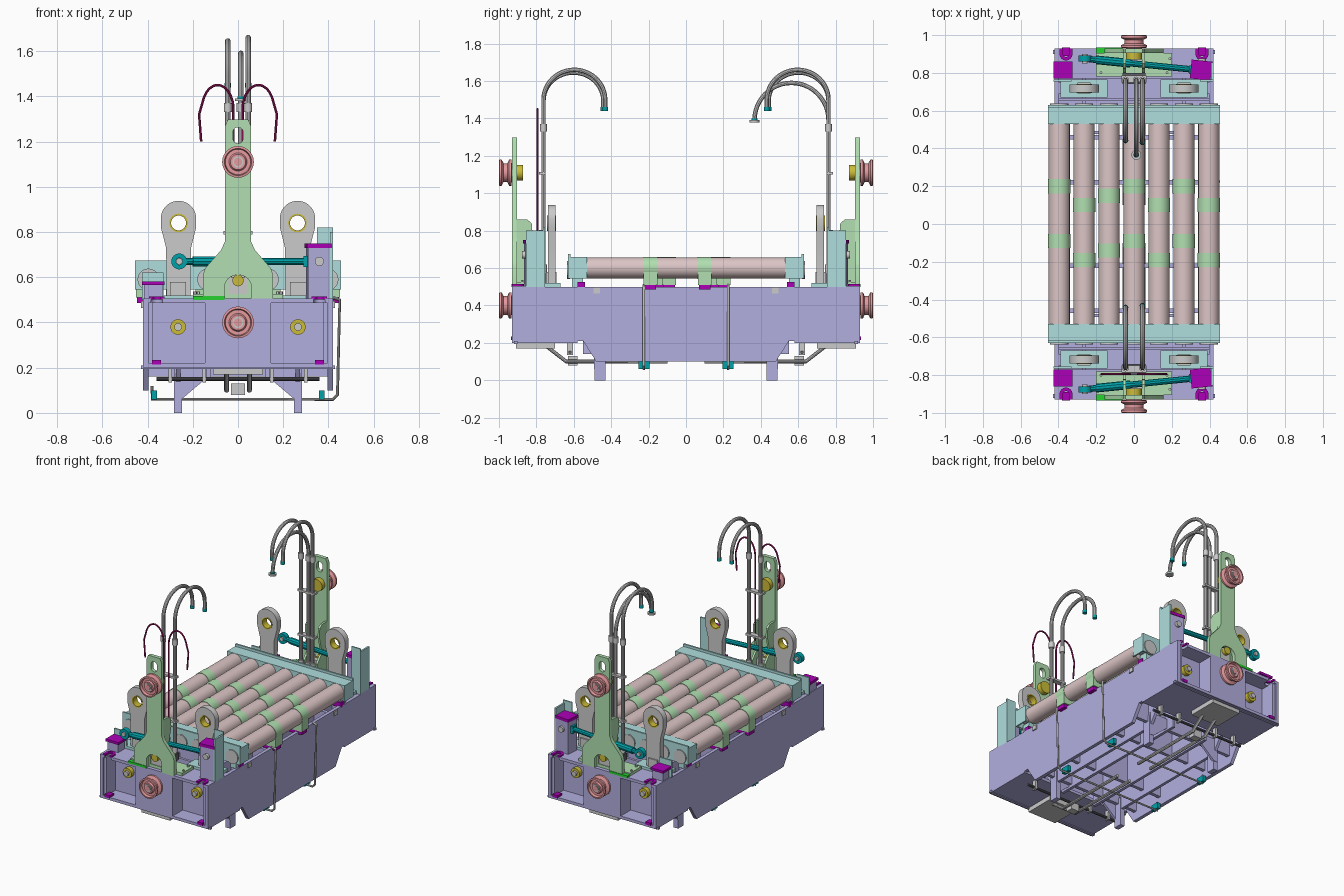
import bpy, bmesh
from math import sin, cos, pi, radians
from mathutils import Matrix

if "Cube" in bpy.data.objects:
    bpy.data.objects.remove(bpy.data.objects["Cube"])

COLS = dict(lavender=(.45, .43, .74), roller=(.72, .56, .56), green=(.44, .74, .44), cyan=(.43, .73, .73),
            teal=(0, .36, .4), magenta=(.42, 0, .48), yellow=(.6, .5, .04), pink=(.78, .32, .34),
            crimson=(.4, .01, .15), dark=(.12, .12, .14), lime=(.02, .65, .03))
MATS = {}
for k, c in COLS.items():
    MATS[k] = bpy.data.materials.new(k)
    MATS[k].diffuse_color = (*c, 1)


def add(name, data, col):
    ob = bpy.data.objects.new(name, data)
    bpy.context.collection.objects.link(ob)
    if col:
        data.materials.append(MATS[col])
    return ob


def from_bm(name, bm, col):
    bmesh.ops.recalc_face_normals(bm, faces=bm.faces)
    me = bpy.data.meshes.new(name)
    bm.to_mesh(me)
    bm.free()
    return add(name, me, col)


def box(name, xs, ys, zs, col=None, turn=0):
    bm = bmesh.new()
    size = [abs(a[1] - a[0]) for a in (xs, ys, zs)]
    bmesh.ops.create_cube(bm, size=1, matrix=Matrix.Diagonal((*size, 1)))
    ob = from_bm(name, bm, col)
    ob.location = [(a[0] + a[1]) / 2 for a in (xs, ys, zs)]
    ob.rotation_euler.z = radians(turn)
    return ob


def lathe(name, prof, loc, axis='y', col=None, n=40, sign=1):
    bm = bmesh.new()
    rings = []
    for i in range(n):
        a = 2 * pi * i / n
        ring = []
        for r, t in prof:
            u, v, t = r * cos(a), r * sin(a), t * sign
            ring.append(bm.verts.new({'x': (t, u, v), 'y': (u, t, v), 'z': (u, v, t)}[axis]))
        rings.append(ring)
    for i in range(n):
        p, q = rings[i], rings[(i + 1) % n]
        for j in range(len(prof) - 1):
            bm.faces.new((p[j], p[j + 1], q[j + 1], q[j]))
    bmesh.ops.remove_doubles(bm, verts=bm.verts, dist=1e-5)
    ob = from_bm(name, bm, col)
    ob.location = loc
    return ob


def cyl(name, loc, r, l, axis='y', col=None, n=40):
    return lathe(name, [(0, -l / 2), (r, -l / 2), (r, l / 2), (0, l / 2)], loc, axis, col, n)


def plate(name, loops, plane, at, thick, col=None):
    cu = bpy.data.curves.new(name, 'CURVE')
    cu.dimensions, cu.fill_mode, cu.extrude = '2D', 'BOTH', thick / 2
    for pts in loops:
        sp = cu.splines.new('POLY')
        sp.points.add(len(pts) - 1)
        for p, (u, v) in zip(sp.points, pts):
            p.co = (u, v, 0, 1)
        sp.use_cyclic_u = True
    ob = add(name, cu, col)
    ob.rotation_euler = {'xz': (pi / 2, 0, 0), 'yz': (pi / 2, 0, pi / 2), 'xy': (0, 0, 0)}[plane]
    ob.location[{'xz': 1, 'yz': 0, 'xy': 2}[plane]] = at
    return ob


def tube(name, pts, r, col=None):
    cu = bpy.data.curves.new(name, 'CURVE')
    cu.dimensions, cu.bevel_depth, cu.bevel_resolution, cu.use_fill_caps = '3D', r, 3, True
    sp = cu.splines.new('POLY')
    sp.points.add(len(pts) - 1)
    for p, c in zip(sp.points, pts):
        p.co = (*c, 1)
    return add(name, cu, col)


def arc(cx, cy, rx, ry, a0, a1, n=24):
    return [(cx + rx * cos(radians(a0 + (a1 - a0) * i / n)), cy + ry * sin(radians(a0 + (a1 - a0) * i / n)))
            for i in range(n + 1)]


# Main frame: outer side plates, inner webs, long slats, cross beams
side = [(-.93, .5), (.93, .5), (.93, .21), (.55, .21), (.48, .1), (-.48, .1), (-.55, .21), (-.93, .21)]
web = [(-.8, .48), (.8, .48), (.8, .22), (.55, .22), (.48, .12), (-.48, .12), (-.55, .22), (-.8, .22)]
for m in (-1, 1):
    plate('side_plate', [side], 'yz', m * .408, .024, 'lavender')
    plate('inner_web', [web], 'yz', m * .265, .02, 'lavender')
    box('long_slat', (m * .12, m * .14), (-.55, .55), (.14, .42), 'lavender')
for y in (-.46, -.22, .22, .46):
    box('cross_beam', (-.4, .4), (y - .012, y + .012), (.16, .48), 'lavender')

# Rollers with saddle supports
bands = [(.2, -.09), (.1, -.19), (.15, -.14), (.2, -.09), (.1, -.19), (.2, -.09), (.1, -.19)]
for i, bs in enumerate(bands):
    x = -.396 + .132 * i
    cyl('roller', (x, 0, .601), .056, 1.06, 'y', 'roller')
    cyl('roller_axle', (x, 0, .601), .02, 1.262, 'y')
    for b in bs:
        cyl('roller_band', (x, b, .601), .059, .075, 'y', 'green')
        box('band_saddle', (x - .055, x + .055), (b - .037, b + .037), (.51, .6), 'green')
        box('saddle_pad', (x - .05, x + .05), (b - .03, b + .03), (.485, .512), 'magenta')
    for s in (-1, 1):
        cyl('roller_bearing', (x, s * .628, .59), .048, .018)

wheel = [(0, .07), (.018, .07), (.018, .062), (.034, .062), (.04, .052), (.056, .052), (.06, .07), (.07, .068),
         (.07, .056), (.05, .045), (.05, .025), (.07, .016), (.07, .004), (.04, 0), (0, 0)]

# Both ends, mirrored in y (s = -1 front, s = 1 back)
for s in (-1, 1):
    Y = lambda a, b: (s * a, s * b)

    # Roller end beam
    box('end_beam_top', (-.455, .455), Y(.53, .63), (.645, .658), 'cyan')
    box('end_beam_outer', (-.455, .455), Y(.618, .63), (.545, .675), 'cyan')
    box('end_beam_inner', (-.455, .455), Y(.53, .54), (.6, .65), 'cyan')
    for m in (-1, 1):
        box('end_beam_cap', (m * .445, m * .455), Y(.53, .63), (.545, .65), 'cyan')
        box('beam_foot', (m * .36, m * .42), Y(.54, .58), (.49, .525), 'magenta')
        box('beam_leg', (m * .37, m * .41), Y(.55, .61), (.5, .56), 'cyan')
        box('side_lug', (m * .42, m * .428), Y(.46, .495), (.465, .495))

    # End box: slotted top plate, floor, pockets, centre block
    half = [(.42, .77), (.42, .93), (.385, .93)] + arc(.36, .9, .025, .025, 0, -180, 12) + [(.335, .93)]
    outline = half + [(-x, y) for x, y in reversed(half)]
    plate('end_top_plate', [[(x, s * y) for x, y in outline]], 'xy', .495, .02, 'lavender')
    box('end_floor', (-.42, .42), Y(.58, .93), (.2, .22), 'lavender')
    box('pocket_wall', (-.4, .4), Y(.8, .82), (.21, .49), 'lavender')
    box('centre_block', (-.145, .145), Y(.82, .93), (.22, .49), 'lavender')
    box('cross_tie', (-.4, .4), Y(.65, .668), (.36, .49), 'lavender')
    box('floor_box', (-.11, .11), Y(.7, .91), (.17, .2))
    box('lip_bottom', (-.43, .43), Y(.9, .92), (.195, .21), 'lavender')
    for m in (-1, 1):
        u = arc(.36, .9, .034, .034, 0, -180, 14) + [(.326, .93), (.345, .93)] \
            + arc(.36, .9, .016, .016, -180, 0, 14) + [(.376, .93), (.394, .93)]
        plate('slot_guide', [[(m * x, s * y) for x, y in u]], 'xy', .508, .012, 'magenta')
        box('floor_clip', (m * .34, m * .38), Y(.89, .935), (.215, .235), 'magenta')
        box('pocket_post', (m * .375, m * .397), Y(.82, .92), (.22, .49), 'lavender')
        cyl('pocket_nut', (m * .265, s * .835, .38), .035, .03, 'y', 'yellow', 12)
        cyl('pocket_bolt', (m * .265, s * .845, .38), .017, .04)
        # Feet with gussets
        box('foot', (m * .248, m * .282), Y(.43, .49), (0, .2), 'lavender')
        g = [(.28, .06), (.25, .06), (.12, .17), (.12, .22), (.28, .22)]
        plate('foot_gusset', [[(m * x, z) for x, z in g]], 'xz', s * .485, .016, 'lavender')
        # Lifting eye and base
        ex = .263 * m
        eye = arc(ex, .86, .078, .078, 0, 180, 24) + [(ex - .078, .82), (ex - .055, .73), (ex - .052, .5),
                                                     (ex + .052, .5), (ex + .055, .73), (ex + .078, .82)]
        plate('lifting_eye', [eye, arc(ex, .84, .04, .04, 0, 345, 23)], 'xz', s * .718, .042)
        lathe('eye_bush', [(.033, -.024), (.041, -.024), (.041, .024), (.033, .024), (.033, -.024)],
              (ex, s * .718, .84), 'y', 'yellow')
        box('eye_base', (m * .14, m * .39), Y(.67, .765), (.5, .52), 'cyan')
        box('eye_stiffener', (m * .23, m * .3), Y(.692, .748), (.52, .58))
        box('eye_beam', (m * .14, m * .4), Y(.69, .75), (.4, .5), 'lavender')

    # Upright post with flared foot, slot and arch
    R = [(.045, 1.297), (.057, 1.27), (.057, .76), (.075, .72), (.145, .64), (.155, .61), (.155, .5), (.058, .5)]
    tower = R + arc(0, .56, .058, .05, 0, 180, 14) + [(-x, z) for x, z in reversed(R)]
    slot = arc(0, 1.24, .023, .023, 0, 180, 12) + arc(0, 1.215, .023, .023, 180, 360, 12)
    plate('upright_post', [tower, slot], 'xz', s * .917, .026, 'green')
    box('post_base', (-.2, .2), Y(.78, .905), (.505, .525), 'green')
    box('base_strip', (-.2, -.06), Y(.905, .934), (.5, .516), 'lime')
    for m in (-1, 1):
        rib = [(.905, .525), (.8, .525), (.8, .6), (.85, .66), (.82, .78), (.825, .84), (.85, .86), (.905, .86)]
        plate('post_rib', [[(s * y, z) for y, z in rib]], 'yz', m * .05, .014, 'green')
        for x in (.175, .19):
            cyl('base_bolt', (m * x, s * (.8 + (x - .175) * 5), .53), .008, .012, 'z', None, 6)
    cyl('arch_pin', (0, s * .9, .585), .025, .05, 'y', 'yellow')
    box('arch_block', (-.045, .045), Y(.84, .9), (.52, .6))
    for z in (.4, 1.11):
        lathe('flanged_wheel', wheel, (0, s * .93, z), 'y', 'pink', 48, s)
        cyl('wheel_hub', (0, s * .96, z), .025, .074)
    cyl('wheel_nut', (0, s * .888, 1.11), .042, .034, 'y', 'yellow', 24)

    # Tall locking post (+x) and low post (-x)
    box('tall_post', (.305, .405), Y(.77, .86), (.5, .73), 'lavender', -6 * s)
    box('tall_post_cap', (.3, .41), Y(.765, .865), (.73, .75), 'magenta', -6 * s)
    box('tall_guard_side', (.408, .42), Y(.76, .855), (.5, .8), 'cyan')
    box('tall_guard_back', (.35, .42), Y(.755, .765), (.5, .82), 'cyan')
    cyl('tall_post_pin', (.36, s * .862, .67), .02, .03)
    box('low_post', (-.415, -.335), Y(.78, .85), (.5, .565), 'lavender')
    box('low_post_cap', (-.425, -.325), Y(.77, .86), (.565, .582), 'magenta')
    box('low_guard', (-.425, -.33), Y(.755, .766), (.5, .62), 'cyan')
    # Locking rod
    tube('locking_rod', [(-.24, s * .873, .67), (.31, s * .818, .67)], .017, 'teal')
    tube('rod_sleeve', [(-.2, s * .869, .67), (-.02, s * .851, .67)], .023, 'teal')
    lathe('rod_eye', [(.015, -.016), (.035, -.016), (.035, .016), (.015, .016), (.015, -.016)],
          (-.26, s * .875, .67), 'y', 'teal')
    cyl('rod_eye_pin', (-.26, s * .875, .67), .014, .05)
    box('rod_clevis', (.29, .34), Y(.795, .84), (.645, .695), 'teal')

    # Tall hoses: two in front, three at the back
    hoses = [(-.045, .16, .15, 1.495, 1.45), (.045, .165, .16, 1.5, 1.45)]
    if s > 0:
        hoses.append((.012, .198, .2, 1.39, 1.39))
    for x, ry, rz, zc, ze in hoses:
        path = [(.762, .52), (.762, 1.2)] + arc(.762 - ry, zc, ry, rz, 0, 180) + [(.762 - 2 * ry, ze)]
        tube('tall_hose', [(x, s * y, z) for y, z in path], .0125)
        cyl('hose_end', (x, s * (.762 - 2 * ry), ze), .015, .02, 'z', 'teal', 16)
        for z in (.6, 1.35):
            cyl('hose_fitting', (x, s * .762, z), .018, .04, 'z', None, 16)
        if x == .012:
            cyl('hose_flange', (x, s * (.762 - 2 * ry), ze - .005), .026, .012, 'z', None, 20)
    for z in (.79, 1.1):
        box('hose_clamp', (-.065, .065), Y(.75, .785), (z, z + .014))
    box('hose_manifold', (-.06, .06), Y(.74, .8), (.52, .57), 'dark')

    # Underside pipes at this end
    for x in (-.05, .05):
        path = [(.9, .185), (.75, .185), (.64, .1), (.1, .1)]
        tube('under_pipe', [(x, s * y, z) for y, z in path], .011)
    tube('under_cross_pipe', [(-.36, s * .62, .15), (.36, s * .62, .15)], .009, 'dark')
    for x in (-.3, -.15, .15, .3):
        box('pipe_bracket', (x - .008, x + .008), Y(.605, .635), (.135, .2))
    box('pipe_valve', (-.03, .03), Y(.58, .63), (.08, .13))
    # Cross pipe running up the right side
    y = s * .225
    tube('lube_pipe', [(-.38, y, .12), (-.38, y, .06), (.42, y, .06), (.44, y, .08), (.45, y, .5), (.42, y, .51)], .007)
    for x in (-.37, .37):
        box('pipe_clip', (x - .012, x + .012), (y - .03, y + .03), (.06, .1), 'teal')

# Thin looped cables, front only
for m in (-1, 1):
    path = [(.02, .75), (.02, 1.34)] + arc(.09, 1.34, .07, .11, 180, 20) + [(.172, 1.32), (.163, 1.2)]
    tube('thin_cable', [(m * x, -.795, z) for x, z in path], .0055, 'crimson')

# Convert curves to meshes and smooth round parts
bpy.ops.object.select_all(action='DESELECT')
curves = [o for o in bpy.data.objects if o.type == 'CURVE']
for o in curves:
    o.select_set(True)
bpy.context.view_layer.objects.active = curves[0]
bpy.ops.object.convert(target='MESH')
bpy.ops.object.select_all(action='SELECT')
bpy.ops.object.shade_smooth_by_angle(angle=radians(35))

for m in bpy.data.materials:
    if m.users and not m.is_grease_pencil:
        m.use_nodes = True
        m.node_tree.nodes["Principled BSDF"].inputs["Base Color"].default_value = m.diffuse_color
